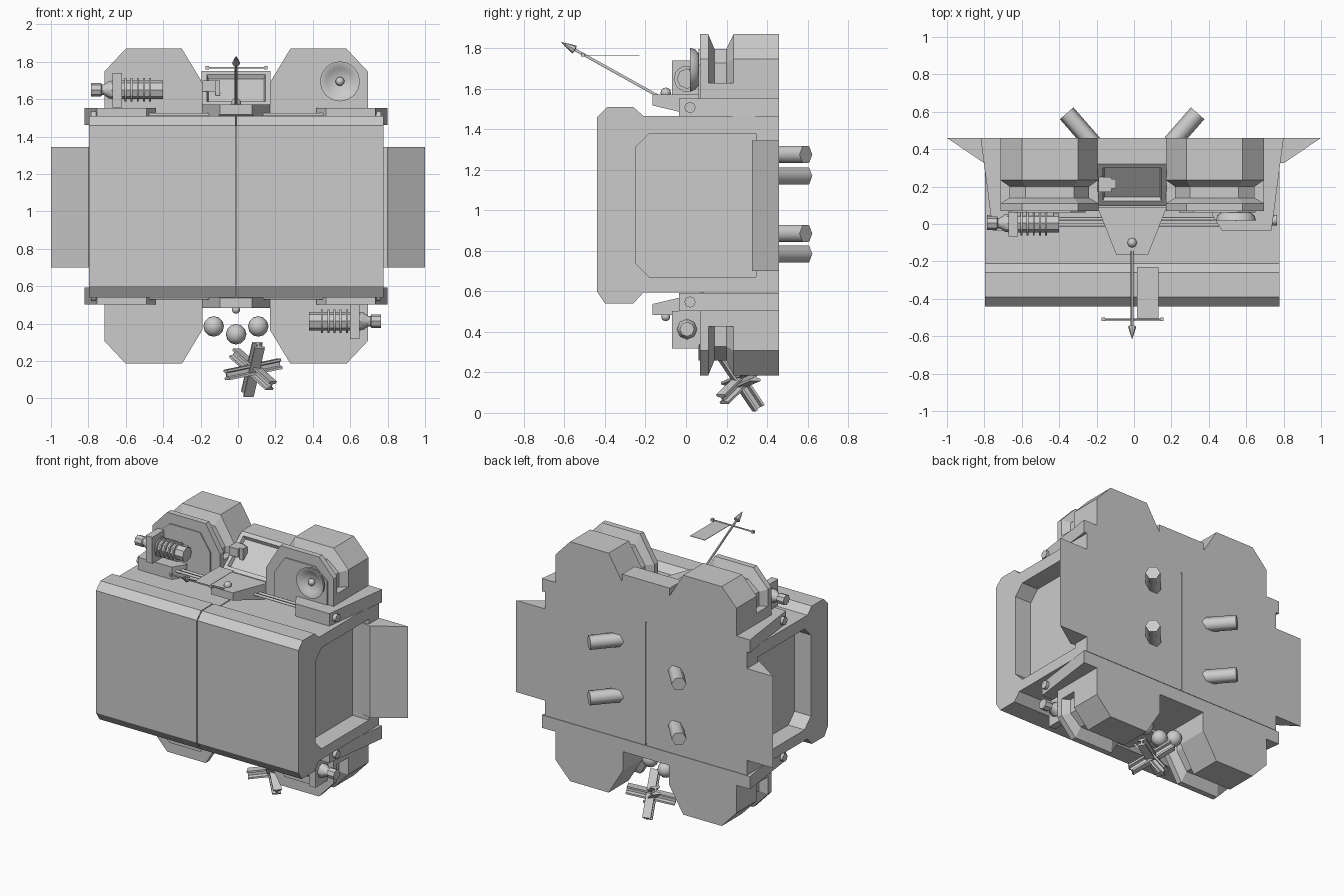
import bpy, bmesh, math
from mathutils import Vector

if "Cube" in bpy.data.objects:
    bpy.data.objects.remove(bpy.data.objects["Cube"])

CX, CZ = -0.01, 1.03          # symmetry centre of the machine
grey = bpy.data.materials.new("light_grey")
grey.diffuse_color = (0.6, 0.6, 0.6, 1)
grey.use_nodes = True
grey.node_tree.nodes["Principled BSDF"].inputs["Base Color"].default_value = grey.diffuse_color


def finish(name, bm, smooth=None):
    bmesh.ops.remove_doubles(bm, verts=bm.verts, dist=1e-5)
    bmesh.ops.recalc_face_normals(bm, faces=bm.faces)
    me = bpy.data.meshes.new(name)
    bm.to_mesh(me)
    bm.free()
    ob = bpy.data.objects.new(name, me)
    bpy.context.collection.objects.link(ob)
    me.materials.append(grey)
    if smooth:
        bpy.ops.object.select_all(action='DESELECT')
        bpy.context.view_layer.objects.active = ob
        ob.select_set(True)
        bpy.ops.object.shade_smooth_by_angle(angle=math.radians(smooth))
    return ob


def loft(name, rings, cap=True, smooth=None):
    """Skin a list of equal-length point rings."""
    bm = bmesh.new()
    rows = [[bm.verts.new(p) for p in r] for r in rings]
    n = len(rows[0])
    for a, b in zip(rows, rows[1:]):
        for i in range(n):
            bm.faces.new((a[i], a[(i + 1) % n], b[(i + 1) % n], b[i]))
    if cap:
        bm.faces.new(rows[0])
        bm.faces.new(rows[-1])
    return finish(name, bm, smooth)


def prism(name, pts, axis, a, b):
    """Extrude a 2D outline along an axis from a to b."""
    put = {'X': lambda p, t: (t, p[0], p[1]),
           'Y': lambda p, t: (p[0], t, p[1]),
           'Z': lambda p, t: (p[0], p[1], t)}[axis]
    return loft(name, [[put(p, t) for p in pts] for t in (a, b)])


def box(name, x0, x1, y0, y1, z0, z1):
    return prism(name, [(x0, y0), (x1, y0), (x1, y1), (x0, y1)], 'Z', z0, z1)


def turned(name, start, end, profile, n=12, smooth=40):
    """Lathe a (fraction along, radius) profile around the line start-end."""
    a, b = Vector(start), Vector(end)
    q = (b - a).to_track_quat('Z', 'Y')
    rings = []
    for t, r in profile:
        rings.append([a.lerp(b, t) + q @ Vector((r * math.cos(k * math.tau / n),
                      r * math.sin(k * math.tau / n), 0)) for k in range(n)])
    return loft(name, rings, True, smooth)


def rod(name, start, end, r, n=8, smooth=60):
    return turned(name, start, end, [(0, r), (1, r)], n, smooth)


def ball(name, c, r):
    bm = bmesh.new()
    bmesh.ops.create_uvsphere(bm, u_segments=8, v_segments=6, radius=r)
    bmesh.ops.translate(bm, verts=bm.verts, vec=c)
    return finish(name, bm, 60)


# front shell in two halves, with a chamfered recess in each side
shell = [(-.44, .60), (-.40, .54), (-.26, .54), (-.21, .595), (.46, .595),
         (.46, 1.465), (-.21, 1.465), (-.26, 1.51), (-.39, 1.51), (-.44, 1.46)]
recess = [(-.25, .74), (-.18, .67), (.345, .67), (.345, 1.38), (-.18, 1.38), (-.25, 1.31)]
for s, side in ((-1, "left"), (1, "right")):
    half = prism(side + "_shell", shell, 'X', CX + s * .003, CX + s * .787)
    cut = prism(side + "_recess_cutter", recess, 'X', CX + s * .66, CX + s * .95)
    cut.hide_render = True
    cut.hide_viewport = True
    cut.display_type = 'WIRE'
    mod = half.modifiers.new("recess", 'BOOLEAN')
    mod.operation, mod.object, mod.solver = 'DIFFERENCE', cut, 'EXACT'
    # side wing
    prism(side + "_wing", [(s * .70, .345), (s * .80, .325), (s * 1.0, .46), (s * .70, .46)],
          'Z', .70, 1.345)
box("seam_core", CX - .01, CX + .01, -.43, .455, .61, 1.455)

# lobes: outline and the pinched outline of the groove around the outer end
full = [(.705, .44), (.705, .60), (.705, .60), (.705, .72), (.59, .842), (.29, .842),
        (.18, .66), (.18, .60), (.18, .60), (.18, .44)]
pinch = [(.705, .44), (.705, .60), (.655, .60), (.655, .70), (.57, .77), (.31, .77),
         (.23, .65), (.23, .60), (.18, .60), (.18, .44)]
pad = [(.66, .47), (.66, .69), (.565, .77), (.33, .77), (.25, .65), (.25, .47)]
plate = [(0, .46), (.81, .46), (.745, -.035), (.48, -.035), (.43, .045), (.43, .08), (0, .08)]
tongue = [(-.185, .09), (-.085, -.165), (.085, -.165), (.185, .09)]
for sz, level in ((1, "upper"), (-1, "lower")):
    def zz(h):
        return 1.0275 + sz * h
    for sx, side in ((-1, "left"), (1, "right")):
        tag = level + "_" + side
        loft(tag + "_lobe", [[(CX + sx * s, y, zz(h)) for s, h in o] for y, o in
             ((.07, full), (.11, full), (.14, pinch), (.20, pinch), (.235, full), (.46, full))])
        prism(tag + "_lobe_pad", [(CX + sx * s, zz(h)) for s, h in pad], 'Y', .062, .075)
        # bracket plate with its side bolt
        prism(tag + "_bracket", [(CX + sx * x, y) for x, y in plate], 'Z', zz(.435), zz(.525))
        rod(tag + "_bolt", (CX + sx * .73, .02, zz(.48)), (CX + sx * .775, .02, zz(.48)), .028)
        # paired hoses between bracket and tongue
        for y in (-.005, .028):
            rod(tag + "_hose", (CX + sx * .10, y, zz(.49)), (CX + sx * .50, y, zz(.49)), .009)
    # centre tongue, thinner towards its tip
    top = [(CX + x, y, zz(.545)) for x, y in tongue]
    low = [(CX + x, y, zz(.49 if y < 0 else .43)) for x, y in tongue]
    loft(level + "_tongue", [low, top])

# sloped centre panel between the upper lobes
panel = prism("centre_panel", [(.10, 1.57), (.32, 1.75), (.46, 1.75), (.46, 1.5), (.10, 1.5)],
              'X', CX - .185, CX + .185)
bm = bmesh.new()
bm.from_mesh(panel.data)
bm.faces.ensure_lookup_table()
slope = [f for f in bm.faces if f.normal.y < -.2 and f.normal.z > .2]
bmesh.ops.inset_individual(bm, faces=slope, thickness=.04, depth=0)
bmesh.ops.inset_individual(bm, faces=slope, thickness=.012, depth=-.025)
bm.to_mesh(panel.data)
bm.free()
box("panel_lever", -.19, -.12, .17, .25, 1.64, 1.70)
box("panel_lever_tip", -.12, -.095, .19, .24, 1.62, 1.70)

# coil guns: upper left, and turned half a circle at lower right
for s, z, tag in ((-1, 1.65, "upper"), (1, .413, "lower")):
    def gx(d):
        return CX + s * d
    box(tag + "_gun_block", gx(.61), gx(.66), -.068, .065, z - .095, z + .09)
    turned(tag + "_gun_barrel", (gx(.66), .005, z), (gx(.775), .005, z),
           [(0, .05), (.2, .045), (.4, .028), (.5, .028), (.55, .036), (1, .036)], 8)
    rod(tag + "_gun_core", (gx(.39), .005, z), (gx(.61), .005, z), .05, 8, 30)
    for i in range(5):
        d = .455 + i * .033
        rod(tag + "_gun_ring", (gx(d), .005, z), (gx(d + .01), .005, z), .066, 10)
    box(tag + "_gun_mount", gx(.42), gx(.64), .0, .075, z - .03, z + .03)

# dish with its centre stud on the upper right lobe
turned("dish", (.545, .07, 1.695), (.545, .02, 1.695),
       [(0, .07), (.5, .10), (1, .107), (1, .097), (.6, .07), (.3, .025)], 16, 50)
ball("dish_stud", (.545, .04, 1.695), .024)

# antenna with pointed tip, crossbar and flag
base, tip = Vector((CX, -.13, 1.56)), Vector((CX, -.615, 1.83))
rod("antenna_mast", base, base.lerp(tip, .9), .008, 6)
turned("antenna_tip", base.lerp(tip, .86), tip, [(0, .01), (.05, .022), (1, .001)], 8)
ball("antenna_ball", (CX, -.10, 1.58), .026)
rod("antenna_crossbar", (-.165, -.51, 1.768), (.155, -.51, 1.768), .005, 6)
for x in (-.165, .15):
    box("crossbar_end", x - .009, x + .009, -.519, -.501, 1.759, 1.777)
box("flag", .015, .13, -.51, -.23, 1.765, 1.768)

# slanted pegs on the back
for s, heights in ((1, (1.275, .885)), (-1, (1.17, .785))):
    for z in heights:
        rod("back_peg", (CX + s * .20, .42, z), (CX + s * .35, .592, z), .048, 6, 75)

# three hanging balls
ball("lower_tongue_stud", (CX, -.10, .475), .022)
for x, z in ((-.13, .385), (CX, .343), (.108, .385)):
    ball("hanging_ball", (x, .24, z), .055)

# three crossed girders
girder = [(-.028, -.028), (.028, -.028), (.028, -.016), (.006, -.010), (.006, .010), (.028, .016),
          (.028, .028), (-.028, .028), (-.028, .016), (-.006, .010), (-.006, -.010), (-.028, -.016)]
centre = Vector((.08, .27, .155))
for d in ((-.03, .088, -.131), (.142, .07, .03), (.098, -.09, -.088)):
    d = Vector(d)
    q = d.to_track_quat('Z', 'Y')
    loft("crossed_girder", [[centre + k * d + q @ Vector((u, v, 0)) for u, v in girder]
                            for k in (-1, 1)])
